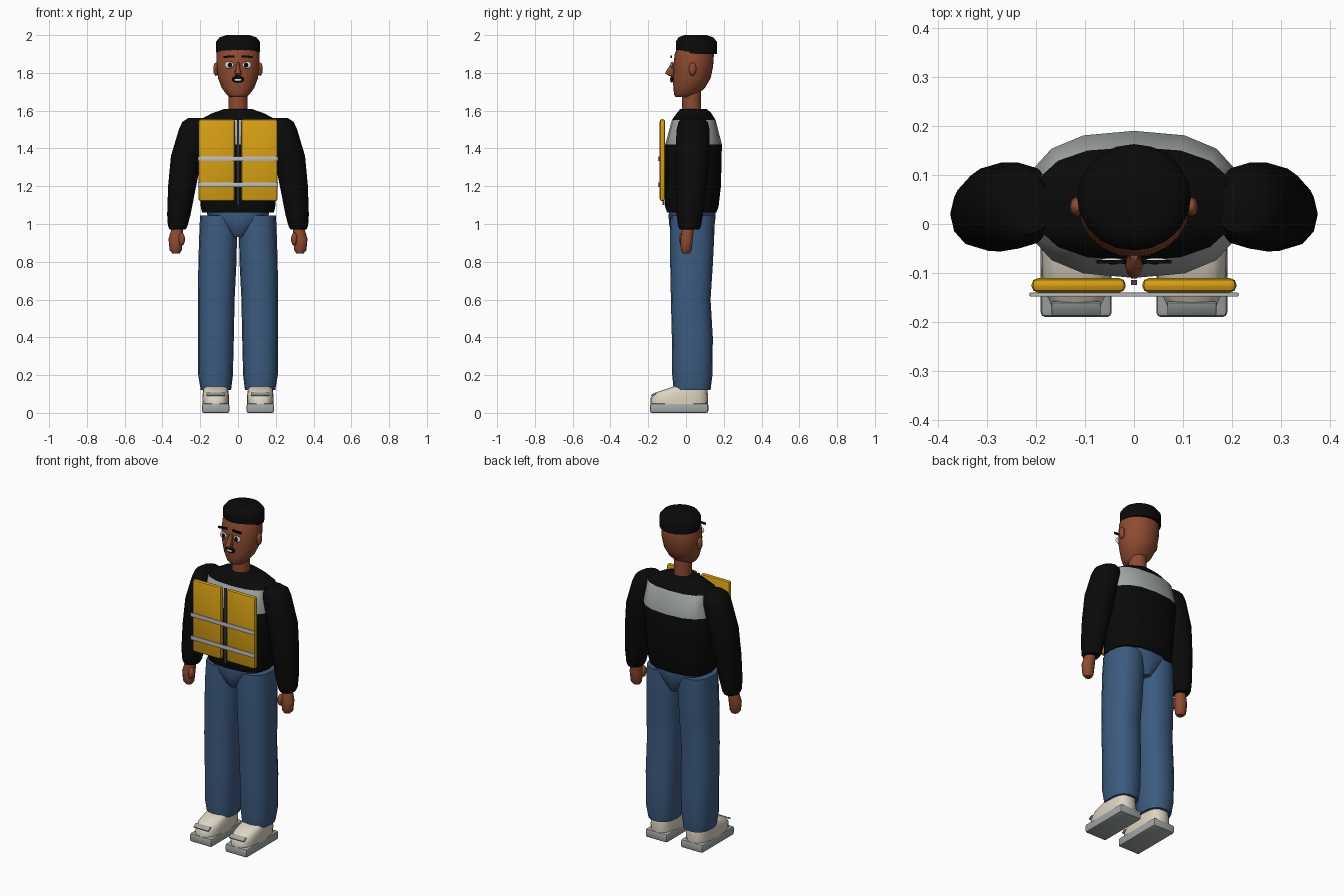
import bpy, bmesh, math
from mathutils import Matrix


def material(name, rgb):
    m = bpy.data.materials.new(name)
    m.diffuse_color = (*rgb, 1)
    return m


SKIN = material("brown skin", (0.27, 0.07, 0.03))
BLACK = material("black cloth", (0.003, 0.003, 0.003))
YELLOW = material("yellow vest", (0.68, 0.35, 0.007))
DENIM = material("blue denim", (0.045, 0.105, 0.215))
GREY = material("grey", (0.36, 0.39, 0.38))
CREAM = material("cream leather", (0.72, 0.66, 0.54))
SILVER = material("silver strap", (0.52, 0.51, 0.49))
ZIP = material("dark zip", (0.06, 0.06, 0.07))
WHITE = material("white", (0.85, 0.85, 0.82))


def finish(name, bm, *mats, angle=40):
    bmesh.ops.recalc_face_normals(bm, faces=bm.faces)
    me = bpy.data.meshes.new(name)
    bm.to_mesh(me)
    bm.free()
    for m in mats:
        me.materials.append(m)
    ob = bpy.data.objects.new(name, me)
    bpy.context.collection.objects.link(ob)
    bpy.context.view_layer.objects.active = ob
    ob.select_set(True)
    bpy.ops.object.shade_smooth_by_angle(angle=math.radians(angle))
    ob.select_set(False)
    return ob


def loft(name, rings, *mats, n=16, p=2.0, side=1, angle=40, band=None):
    """Stack of closed rings: (z, centre x, y min, y max, half width)."""
    bm = bmesh.new()
    loops = []
    for z, cx, y0, y1, rx in rings:
        loop = []
        for i in range(n):
            a = 2 * math.pi * i / n
            c, s = math.cos(a), math.sin(a)
            x = cx + rx * math.copysign(abs(c) ** (2 / p), c)
            y = (y0 + y1) / 2 + (y1 - y0) / 2 * math.copysign(abs(s) ** (2 / p), s)
            loop.append(bm.verts.new((x * side, y, z)))
        loops.append(loop)
    for a, b in zip(loops, loops[1:]):
        for i in range(n):
            j = (i + 1) % n
            bm.faces.new((a[i], a[j], b[j], b[i]))
    bm.faces.new(loops[0])
    bm.faces.new(loops[-1])
    if band:
        for f in bm.faces:
            if band[0] < f.calc_center_median().z < band[1]:
                f.material_index = 1
    return finish(name, bm, *mats, angle=angle)


def ball(name, loc, size, mat, seg=16, rot=0):
    bm = bmesh.new()
    bmesh.ops.create_uvsphere(bm, u_segments=seg, v_segments=seg // 2, radius=1)
    bm.transform(Matrix.Translation(loc) @ Matrix.Rotation(rot, 4, 'Y') @ Matrix.Diagonal((*size, 1)))
    return finish(name, bm, mat)


def box(name, loc, size, mat, bevel=0.0, tilt=0.0, roll=0.0):
    bm = bmesh.new()
    bmesh.ops.create_cube(bm, size=1)
    bm.transform(Matrix.Diagonal((*size, 1)))
    if bevel:
        bmesh.ops.bevel(bm, geom=bm.edges[:], offset=bevel, segments=2, affect='EDGES', profile=0.5)
    bm.transform(Matrix.Translation(loc) @ Matrix.Rotation(roll, 4, 'Y') @ Matrix.Rotation(tilt, 4, 'X'))
    return finish(name, bm, mat)


# Sweater with a grey chest band
loft("sweater", [(1.06, 0, -0.10, 0.16, 0.19), (1.09, 0, -0.11, 0.172, 0.197),
                 (1.2, 0, -0.11, 0.185, 0.205), (1.42, 0, -0.11, 0.19, 0.222),
                 (1.55, 0, -0.075, 0.157, 0.205), (1.585, 0, -0.05, 0.135, 0.14),
                 (1.61, 0, -0.03, 0.11, 0.07)], BLACK, GREY, p=2.5, band=(1.43, 1.54))

# Neck and head
loft("neck", [(1.59, 0, -0.02, 0.08, 0.05), (1.74, 0, -0.02, 0.08, 0.05)], SKIN)
loft("head", [(1.672, 0, -0.055, 0.045, 0.045), (1.685, 0, -0.063, 0.06, 0.06),
              (1.72, 0, -0.067, 0.10, 0.086), (1.77, 0, -0.069, 0.13, 0.105),
              (1.83, 0, -0.067, 0.143, 0.114), (1.90, 0, -0.06, 0.148, 0.114),
              (1.95, 0, -0.04, 0.13, 0.10)], SKIN, n=20, angle=60)

# Flat-topped hair with a raised front hairline
hair = loft("hair", [(1.90, 0, -0.052, 0.163, 0.115), (1.965, 0, -0.054, 0.163, 0.116),
                     (1.988, 0, -0.04, 0.145, 0.098), (2.0, 0, -0.01, 0.11, 0.06)], BLACK, n=20)
for v in hair.data.vertices:
    if v.co.z < 1.91 and v.co.y < 0.02:
        v.co.z = 1.918

# Nose and mouth
loft("nose", [(1.783, 0, -0.09, -0.06, 0.012), (1.797, 0, -0.112, -0.06, 0.018),
              (1.82, 0, -0.10, -0.055, 0.012), (1.855, 0, -0.075, -0.05, 0.008)], SKIN, n=10, angle=60)
ball("mouth", (0, -0.075, 1.766), (0.033, 0.009, 0.018), BLACK)
ball("teeth", (0, -0.081, 1.763), (0.02, 0.005, 0.007), WHITE)

for s, tag in ((1, "left"), (-1, "right")):
    # Face details
    ball(tag + "_eye", (s * 0.046, -0.074, 1.842), (0.024, 0.005, 0.019), WHITE)
    ball(tag + "_pupil", (s * 0.042, -0.079, 1.842), (0.011, 0.004, 0.013), BLACK, 12)
    box(tag + "_brow", (s * 0.047, -0.077, 1.886), (0.058, 0.008, 0.011), BLACK, roll=s * 0.06)
    ball(tag + "_ear", (s * 0.117, 0.035, 1.82), (0.014, 0.02, 0.036), SKIN, 12)

    # Sleeve
    loft(tag + "_sleeve", [(0.97, 0.32, -0.032, 0.07, 0.042), (0.99, 0.319, -0.042, 0.08, 0.052),
                           (1.05, 0.313, -0.05, 0.09, 0.062), (1.2, 0.296, -0.055, 0.11, 0.074),
                           (1.36, 0.272, -0.056, 0.125, 0.083), (1.5, 0.235, -0.05, 0.125, 0.078),
                           (1.54, 0.225, -0.04, 0.115, 0.07), (1.56, 0.215, -0.02, 0.09, 0.05)],
         BLACK, n=12, side=s)

    # Hand and thumb
    loft(tag + "_hand", [(0.845, 0.328, -0.018, 0.02, 0.02), (0.86, 0.33, -0.027, 0.03, 0.032),
                         (0.92, 0.33, -0.03, 0.036, 0.038), (0.965, 0.323, -0.022, 0.04, 0.032),
                         (1.0, 0.32, -0.02, 0.04, 0.028)], SKIN, n=12, side=s)
    ball(tag + "_thumb", (s * 0.297, -0.018, 0.92), (0.017, 0.02, 0.036), SKIN, 10)

    # Trouser leg
    loft(tag + "_leg", [(0.12, 0.117, -0.065, 0.13, 0.08), (0.2, 0.119, -0.073, 0.14, 0.092),
                        (0.4, 0.117, -0.075, 0.142, 0.095), (0.6, 0.115, -0.08, 0.13, 0.097),
                        (0.8, 0.109, -0.084, 0.143, 0.101), (0.95, 0.105, -0.085, 0.15, 0.1),
                        (1.045, 0.103, -0.08, 0.15, 0.098)], DENIM, p=2.4, side=s)

    # Shoe
    box(tag + "_sole", (s * 0.118, -0.036, 0.025), (0.145, 0.308, 0.05), GREY, 0.01)
    loft(tag + "_shoe", [(0.045, 0.118, -0.187, 0.115, 0.07), (0.08, 0.118, -0.187, 0.117, 0.071),
                         (0.108, 0.118, -0.16, 0.115, 0.068), (0.128, 0.118, -0.10, 0.112, 0.065),
                         (0.142, 0.118, -0.06, 0.108, 0.06)], CREAM, n=20, p=3, side=s, angle=50)
    box(tag + "_shoe_strap", (s * 0.118, -0.172, 0.098), (0.10, 0.03, 0.008), GREY, 0.002, tilt=0.5)

    # Padded vest panel
    box(tag + "_vest_panel", (s * 0.113, -0.125, 1.338), (0.192, 0.029, 0.434), YELLOW, 0.0125)

# Hips of the trousers
loft("hips", [(0.93, 0, -0.06, 0.125, 0.035), (0.96, 0, -0.08, 0.14, 0.065),
              (1.0, 0, -0.09, 0.152, 0.115), (1.04, 0, -0.092, 0.157, 0.16),
              (1.08, 0, -0.09, 0.155, 0.17)], DENIM, p=2.4)

# Zip and straps closing the vest
box("zip", (0, -0.119, 1.325), (0.013, 0.01, 0.45), ZIP)
for name, z in (("upper", 1.345), ("lower", 1.207)):
    box(name + "_strap", (0, -0.144, z), (0.426, 0.008, 0.024), SILVER, 0.002)
